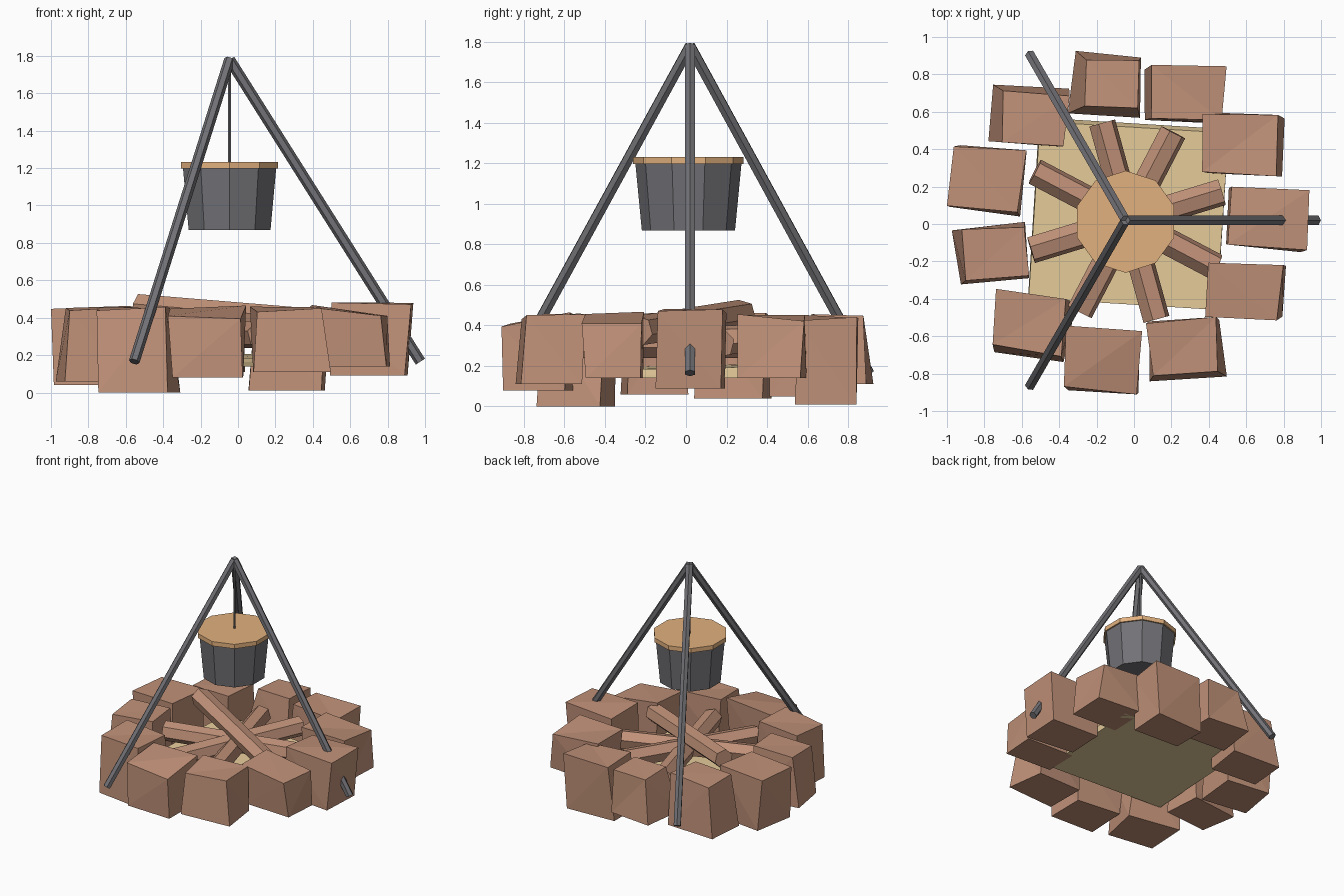
import bpy, bmesh, math, random
from mathutils import Vector, Matrix

if "Cube" in bpy.data.objects:
    bpy.data.objects.remove(bpy.data.objects["Cube"])

random.seed(4)


def material(name, rgb):
    m = bpy.data.materials.new(name)
    m.diffuse_color = (*rgb, 1)
    m.use_nodes = True
    m.node_tree.nodes["Principled BSDF"].inputs["Base Color"].default_value = m.diffuse_color
    return m


CLAY = material("clay_brown", (0.53, 0.285, 0.19))
IRON = material("iron_grey", (0.17, 0.17, 0.185))
TAN = material("lid_tan", (0.76, 0.44, 0.21))
SAND = material("sand", (0.80, 0.61, 0.33))


def finish(name, bm, mat):
    bmesh.ops.recalc_face_normals(bm, faces=bm.faces)
    me = bpy.data.meshes.new(name)
    bm.to_mesh(me)
    bm.free()
    me.materials.append(mat)
    ob = bpy.data.objects.new(name, me)
    bpy.context.collection.objects.link(ob)
    return ob


def bar(name, a, b, r, sides, mat, roll=0.0):
    """Straight prism between two points."""
    a, b = Vector(a), Vector(b)
    d = b - a
    rot = d.to_track_quat('Z', 'Y').to_matrix().to_4x4()
    bm = bmesh.new()
    bmesh.ops.create_cone(bm, cap_ends=True, segments=sides, radius1=r, radius2=r,
                          depth=d.length,
                          matrix=Matrix.Translation((a + b) / 2) @ rot @ Matrix.Rotation(math.radians(roll), 4, 'Z'))
    return finish(name, bm, mat)


def drum(name, x, y, z0, z1, r0, r1, mat):
    """Ten-sided tapered drum with a corner facing the front."""
    bm = bmesh.new()
    bmesh.ops.create_cone(bm, cap_ends=True, segments=10, radius1=r0, radius2=r1, depth=z1 - z0)
    vs = bm.verts[:]
    start = max(vs, key=lambda v: v.co.x).co
    turn = math.pi / 2 - math.atan2(start.y, start.x)
    bmesh.ops.rotate(bm, verts=vs, matrix=Matrix.Rotation(turn, 3, 'Z'))
    bmesh.ops.translate(bm, verts=vs, vec=(x, y, (z0 + z1) / 2))
    return finish(name, bm, mat)


def block(name, cx, cy, yaw, w, d, z0, z1, lean_x, lean_y, drop, flare, mat, rough):
    """Rough-cut box; lean and flare shape the base, drop slopes the top away from the fire."""
    bm = bmesh.new()
    bmesh.ops.create_cube(bm, size=1)
    rot = Matrix.Rotation(math.radians(yaw), 3, 'Z')
    mid = Vector((cx, cy, 0))
    for v in bm.verts:
        top = v.co.z > 0
        off = rot @ Vector((v.co.x * w, v.co.y * d, 0)) * (1 if top else flare)
        p = off + mid + Vector((random.uniform(-rough, rough), random.uniform(-rough, rough), 0))
        p.z = z0
        if top:
            p.z = z1 + random.uniform(-rough, rough) - drop * off.dot(mid.normalized()) / 0.3
        else:
            p += Vector((lean_x, lean_y, 0))
        p.x = max(p.x, -1.0)
        v.co = p
    # split the warped sides into flat triangles
    bmesh.ops.triangulate(bm, faces=bm.faces[:])
    return finish(name, bm, mat)


# Sand bed under the fire, a little higher at the left
block("sand_bed", -0.03, 0.045, -3.5, 1.01, 0.94, 0.14, 0.20, 0, 0.02, -0.008, 1, SAND, 0.005)

# Ring of stones: centre x, y, yaw, width, depth, bottom, top, base offset x, y, top slope, flare
STONES = [
    (0.715, 0.025, -4, 0.42, 0.32, 0.09, 0.47, -0.01, 0.00, 0.0, 0.94),
    (0.57, 0.43, -3, 0.40, 0.32, 0.14, 0.445, 0.04, -0.01, 0.02, 0.98),
    (0.29, 0.70, -1, 0.38, 0.28, 0.01, 0.435, -0.03, -0.01, 0.01, 1.03),
    (-0.12, 0.745, -3, 0.30, 0.26, 0.11, 0.455, -0.025, 0.005, 0.01, 1.25),
    (-0.53, 0.555, -6, 0.35, 0.27, 0.05, 0.45, -0.03, 0.03, 0.01, 1.13),
    (-0.79, 0.24, -7, 0.39, 0.33, 0.04, 0.46, 0.02, -0.01, 0.01, 0.97),
    (-0.75, -0.16, 5, 0.34, 0.27, 0.06, 0.445, -0.01, 0.00, 0.01, 1.12),
    (-0.56, -0.535, -8, 0.38, 0.30, 0.00, 0.45, 0.02, -0.01, 0.02, 1.05),
    (-0.17, -0.73, -5, 0.40, 0.33, 0.08, 0.43, 0.01, -0.01, 0.05, 0.94),
    (0.265, -0.66, 4, 0.36, 0.28, 0.11, 0.45, 0.015, -0.01, 0.02, 1.1),
    (0.58, -0.355, -3, 0.40, 0.28, 0.14, 0.435, 0.03, 0.00, 0.03, 1.0),
]
for i, s in enumerate(STONES):
    block(f"ring_stone_{i + 1}", *s, CLAY, 0.014)

# Four crossing six-sided logs
LOGS = [
    ((-0.53, 0.28, 0.455), (0.44, -0.23, 0.375)),
    ((-0.17, 0.54, 0.31), (0.12, -0.51, 0.31)),
    ((0.21, 0.49, 0.34), (-0.29, -0.47, 0.30)),
    ((0.47, 0.17, 0.31), (-0.55, -0.14, 0.34)),
]
for i, (a, b) in enumerate(LOGS):
    bar(f"log_{i + 1}", a, b, 0.074, 6, CLAY, 15)

# Tripod legs meeting above the fire
apex = Vector((-0.045, 0.02, 1.78))
for i in range(3):
    t = math.radians(120 * i)
    foot = Vector((apex.x + 1.02 * math.cos(t), apex.y + 1.02 * math.sin(t), 0.165))
    bar(f"tripod_leg_{i + 1}", apex, foot, 0.029, 6, IRON)

# Hanging rod, pot and lid
bar("hanging_rod", apex, (-0.045, 0.02, 1.22), 0.009, 6, IRON)
drum("pot", -0.045, 0.012, 0.868, 1.2, 0.23, 0.262, IRON)
drum("pot_lid", -0.045, 0.012, 1.197, 1.232, 0.273, 0.273, TAN)
